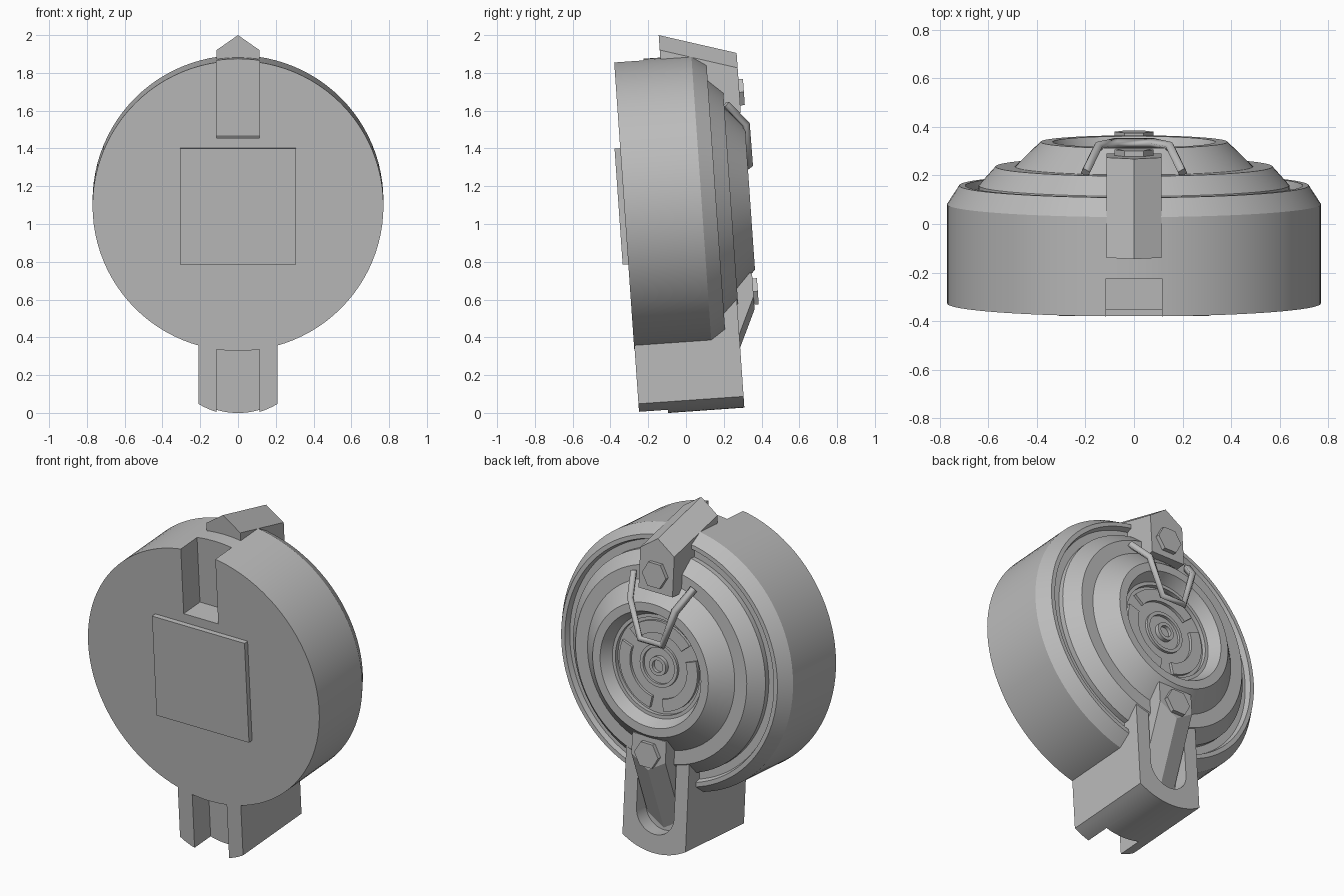
import bpy
import bmesh
import math
from mathutils import Matrix, Vector

if "Cube" in bpy.data.objects:
    bpy.data.objects.remove(bpy.data.objects["Cube"])

# One grey material
grey = bpy.data.materials.new("plain_grey")
grey.use_nodes = True
GREY = (0.5, 0.5, 0.5, 1)
grey.diffuse_color = GREY
grey.node_tree.nodes["Principled BSDF"].inputs["Base Color"].default_value = GREY

# Parts are drawn upright (x, depth, height from disc centre), then leaned back
LEAN = Matrix.Translation((0, -0.327, 1.096)) @ Matrix.Rotation(math.radians(4), 4, 'X')


def finish(name, bm):
    bmesh.ops.remove_doubles(bm, verts=bm.verts, dist=1e-5)
    bmesh.ops.recalc_face_normals(bm, faces=bm.faces)
    mesh = bpy.data.meshes.new(name)
    bm.to_mesh(mesh)
    bm.free()
    mesh.materials.append(grey)
    ob = bpy.data.objects.new(name, mesh)
    bpy.context.collection.objects.link(ob)
    ob.matrix_world = LEAN
    return ob


def loft(name, near, far, d0, d1):
    """Solid between two (x, height) outlines at two depths."""
    bm = bmesh.new()
    a = [bm.verts.new((x, d0, h)) for x, h in near]
    b = [bm.verts.new((x, d1, h)) for x, h in far]
    bm.faces.new(a)
    bm.faces.new(b[::-1])
    n = len(a)
    for i in range(n):
        j = (i + 1) % n
        bm.faces.new((a[i], b[i], b[j], a[j]))
    return finish(name, bm)


def prism(name, outline, d0, d1):
    return loft(name, outline, outline, d0, d1)


def box(name, w, h0, h1, d0, d1):
    return prism(name, [(-w, h0), (w, h0), (w, h1), (-w, h1)], d0, d1)


def arc(r, start, end, steps, cx=0, cy=0):
    angles = [math.radians(start + (end - start) * i / steps) for i in range(steps + 1)]
    return [(cx + r * math.cos(t), cy + r * math.sin(t)) for t in angles]


def lathe(name, profile, steps=96):
    """Spin a (radius, depth) profile about the depth axis."""
    bm = bmesh.new()
    verts = [bm.verts.new((r, d, 0)) for r, d in profile]
    edges = [bm.edges.new(p) for p in zip(verts, verts[1:])]
    bmesh.ops.spin(bm, geom=verts + edges, cent=(0, 0, 0), axis=(0, 1, 0),
                   angle=math.tau, steps=steps, use_merge=False)
    bmesh.ops.remove_doubles(bm, verts=bm.verts, dist=1e-5)
    return finish(name, bm)


def cut(target, cutter):
    cutter.hide_render = True
    mod = target.modifiers.new("cut", 'BOOLEAN')
    mod.operation = 'DIFFERENCE'
    mod.solver = 'EXACT'
    mod.object = cutter
    bpy.context.view_layer.objects.active = target
    bpy.ops.object.modifier_apply(modifier=mod.name)
    bpy.data.objects.remove(cutter)


def smooth(ob):
    bpy.ops.object.select_all(action='DESELECT')
    ob.select_set(True)
    bpy.context.view_layer.objects.active = ob
    bpy.ops.object.shade_smooth_by_angle(angle=math.radians(25))


# Stepped round body with hollow dial
body = lathe("body", [
    (0, 0), (0.77, 0), (0.77, 0.41), (0.72, 0.487), (0.695, 0.487),
    (0.685, 0.455), (0.64, 0.455), (0.64, 0.487), (0.57, 0.565),
    (0.49, 0.565), (0.385, 0.667), (0.335, 0.667), (0.3, 0.6),
    (0.28, 0.6), (0.28, 0.575), (0.125, 0.575), (0.125, 0.59),
    (0.105, 0.59), (0.105, 0.575), (0.055, 0.575), (0.055, 0.6),
    (0.035, 0.6), (0.035, 0.58), (0, 0.58)])
cut(body, box("top_slot_cutter", 0.115, 0.36, 0.9, -0.1, 0.155))
smooth(body)

# Three curved plates inside the dial
for k in range(3):
    s = 120 * k - 80
    outline = arc(0.26, s, s + 100, 20) + arc(0.19, s + 100, s, 20)
    smooth(prism(f"dial_plate_{k + 1}", outline, 0.57, 0.592))

# Square plate on the flat face
box("front_plate", 0.308, -0.31, 0.306, -0.03, 0.01)

# Foot with a curved underside, a front slot and a round-ended back recess
half = math.degrees(math.asin(0.21 / 0.4))
foot = prism("foot", arc(0.4, 270 - half, 270 + half, 16, cy=-0.71)
             + [(0.21, -0.5), (-0.21, -0.5)], 0.002, 0.56)
front_cut = [(-0.115, -1.2), (0.115, -1.2)] + arc(0.768, 278.6, 261.4, 6)[0:]
cut(foot, prism("foot_slot_cutter", front_cut, -0.1, 0.155))
recess = arc(0.125, 180, 360, 20, cy=-0.875) + [(0.125, -0.4), (-0.125, -0.4)]
cut(foot, prism("foot_recess_cutter", recess, 0.47, 0.8))
smooth(foot)


# Ridged clamps: five-sided sections whose peak slides with depth
def house(root, side, peak, w=0.113):
    return [(-w, root), (w, root), (w, side), (0, peak), (-w, side)]


loft("top_clamp", house(0.45, 0.81, 0.889), house(0.45, 0.687, 0.766), 0.245, 0.65)
loft("foot_clamp", house(-0.4, -0.93, -0.998), house(-0.4, -0.525, -0.595), 0.465, 0.65)

# Hexagonal bolts
for name, h in (("top_bolt", 0.557), ("foot_bolt", -0.5)):
    wide = arc(0.08, 0, 300, 5, cy=h)
    bolt = prism(name, wide, 0.64, 0.674)

# Bent square-section wire bail over the dial
side = [Vector((0.2, 0.575, 0.5)), Vector((0.15, 0.672, 0.385)), Vector((0.075, 0.672, 0.165))]
path = side + [Vector((-p.x, p.y, p.z)) for p in reversed(side)]
curve = bpy.data.curves.new("wire_bail", 'CURVE')
curve.dimensions = '3D'
curve.bevel_depth = 0.023
curve.bevel_resolution = 0
curve.use_fill_caps = True
spline = curve.splines.new('POLY')
spline.points.add(len(path) - 1)
for pt, co in zip(spline.points, path):
    pt.co = (*co, 1)
    pt.tilt = math.pi / 4
curve.materials.append(grey)
bail = bpy.data.objects.new("wire_bail", curve)
bpy.context.collection.objects.link(bail)
bail.matrix_world = LEAN
